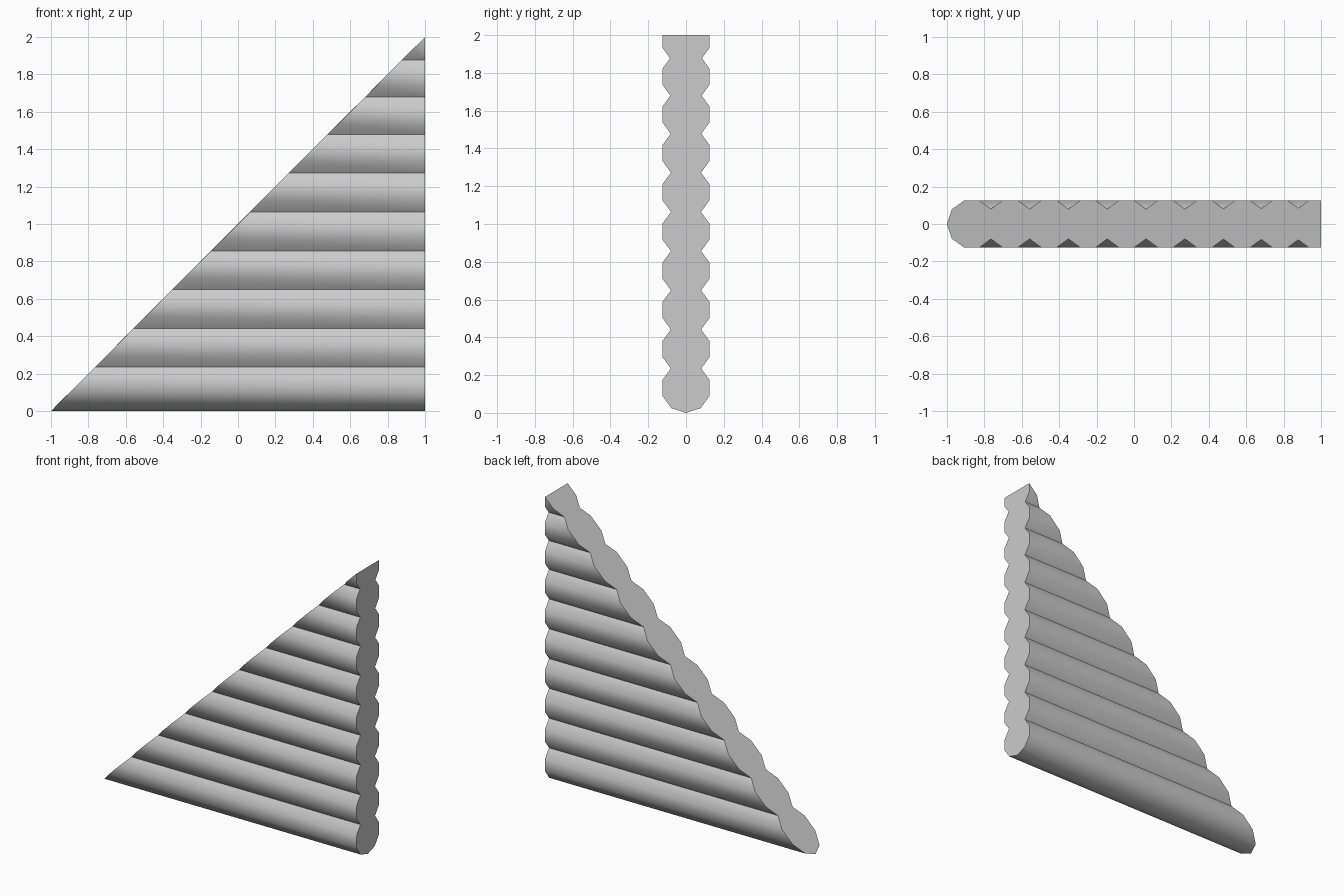
import bpy, bmesh, math

if "Cube" in bpy.data.objects:
    bpy.data.objects.remove(bpy.data.objects["Cube"])

R = 0.132  # radius of each ten-sided log
centres = [0.132, 0.338, 0.545, 0.753, 0.96, 1.168, 1.376, 1.58, 1.78, 1.975]


def rim(i):
    """Point on a log's ten-sided section, counted up from its lowest corner."""
    a = math.radians(36 * i)
    return R * math.sin(a), -R * math.cos(a)


# Right half of the stacked-log section: flat sides joined by V notches
y_low, z_low = rim(1)
y_side, z_side = rim(2)
half = [(0.0, 0.0), (y_low, centres[0] + z_low)]
for i, c in enumerate(centres):
    half.append((y_side, c + z_side))
    if i < len(centres) - 1:
        half.append((y_side, c - z_side))
        gap = (centres[i + 1] - c) / 2
        t = (gap + z_side) / (z_side - z_low)
        half.append((y_side + (y_low - y_side) * t, c + gap))
half.append((y_side, 2.0))
outline = half + [(-y, z) for y, z in reversed(half[1:])]

# Run the section along x, ending on the 45 degree roof slope
bm = bmesh.new()
slope = [bm.verts.new((z - 1, y, z)) for y, z in outline]
end = [bm.verts.new((1, y, z)) for y, z in outline]
n = len(outline)
bm.faces.new(slope)
bm.faces.new(end[::-1])
for i in range(n):
    j = (i + 1) % n
    if outline[i][1] == 2.0 and outline[j][1] == 2.0:
        continue  # slope and end meet in a sharp edge at the peak
    bm.faces.new((slope[i], end[i], end[j], slope[j]))
bmesh.ops.remove_doubles(bm, verts=bm.verts, dist=0.0001)
bmesh.ops.recalc_face_normals(bm, faces=bm.faces)
mesh = bpy.data.meshes.new("log_gable_wall")
bm.to_mesh(mesh)
bm.free()
wall = bpy.data.objects.new("log_gable_wall", mesh)
bpy.context.collection.objects.link(wall)

# Round shading on the logs, crisp notches and cut ends
bpy.context.view_layer.objects.active = wall
wall.select_set(True)
bpy.ops.object.shade_smooth_by_angle(angle=math.radians(42))
